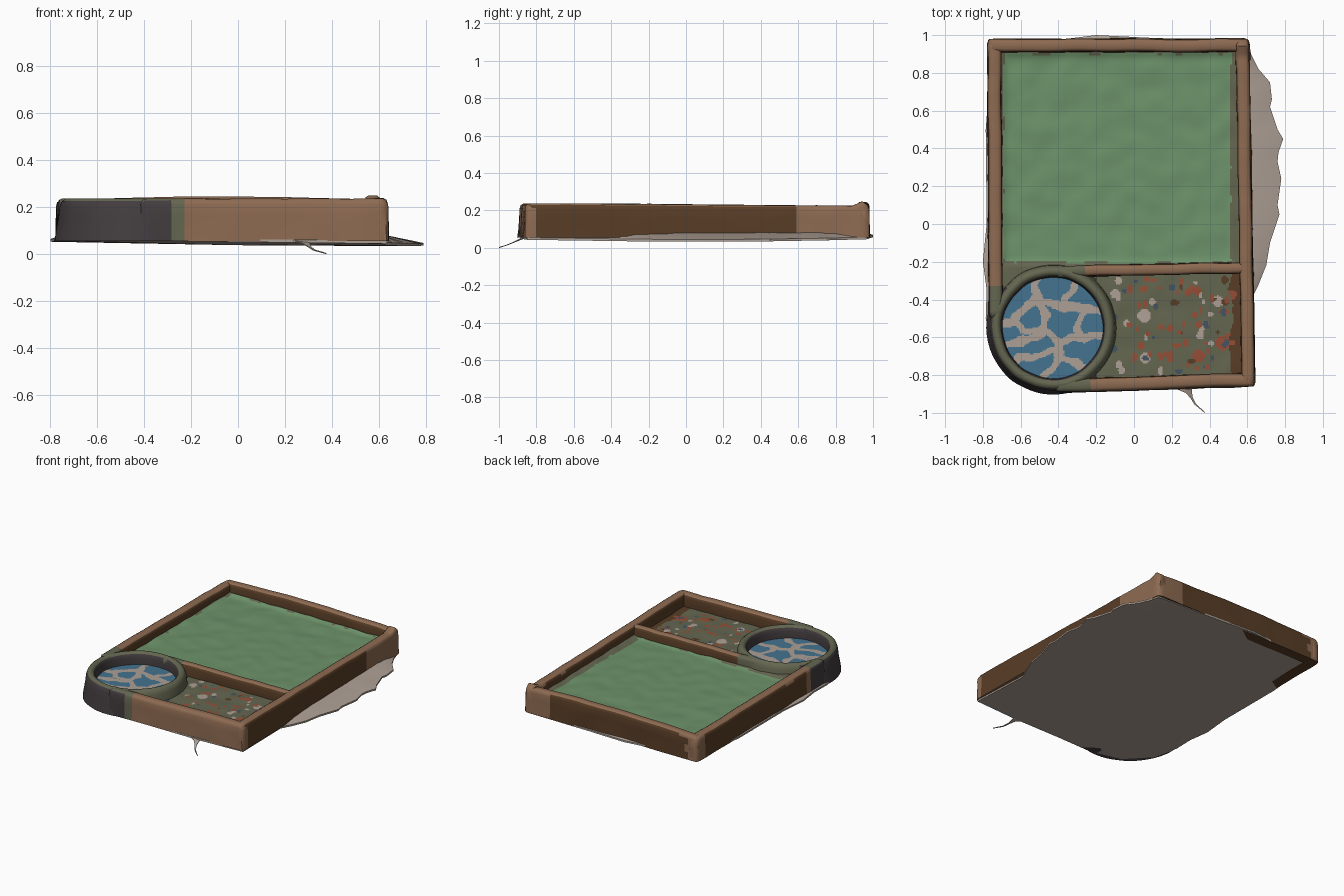
import bpy, bmesh, math, random
from mathutils import Vector, noise, geometry

if "Cube" in bpy.data.objects:
    bpy.data.objects.remove(bpy.data.objects["Cube"])

random.seed(4)


def srgb(r, g, b):
    return tuple(((c / 255 + 0.055) / 1.055) ** 2.4 for c in (r, g, b)) + (1,)


COLOURS = [("grass green", (109, 147, 106)), ("light brown", (142, 107, 82)),
           ("dark brown", (88, 61, 38)), ("olive", (100, 102, 80)),
           ("charcoal", (66, 60, 62)), ("pond blue", (68, 116, 144)),
           ("taupe", (174, 160, 149)), ("rust red", (150, 78, 54)), ("slate", (68, 84, 98))]
GREEN, LIGHT, DARK, OLIVE, CHAR, BLUE, TAUPE, RUST, SLATE = range(9)
MATS = []
for name, c in COLOURS:
    m = bpy.data.materials.new(name)
    m.diffuse_color = srgb(*c)
    m.use_nodes = True
    m.node_tree.nodes["Principled BSDF"].inputs["Base Color"].default_value = m.diffuse_color
    MATS.append(m)


def wob(x, y, z=0.0, f=5.0):
    return noise.noise(Vector((x * f, y * f, z * f)))


def finish(bm, name, rule, angle=50):
    """Turn a bmesh into a smooth object, colouring faces by rule(centre, normal)."""
    bmesh.ops.recalc_face_normals(bm, faces=bm.faces)
    bm.normal_update()
    me = bpy.data.meshes.new(name)
    for m in MATS:
        me.materials.append(m)
    for f in bm.faces:
        f.material_index = rule(f.calc_center_median(), f.normal)
    bm.to_mesh(me)
    bm.free()
    ob = bpy.data.objects.new(name, me)
    bpy.context.collection.objects.link(ob)
    bpy.ops.object.select_all(action='DESELECT')
    ob.select_set(True)
    bpy.context.view_layer.objects.active = ob
    bpy.ops.object.shade_smooth_by_angle(angle=math.radians(angle))
    return ob


# Rounded wall section: (across, up), both as fractions
SECTION = [(-1.06, 0), (-1.03, .3), (-1, .6), (-.98, .86), (-.82, .96), (-.5, 1),
           (.5, 1), (.82, .96), (.98, .86), (1, .6), (1.03, .3), (1.06, 0)]


def wall(name, a, b, hw, top, rule, base=0.055, n=90):
    """Sweep the section from a to b with slight hand-made wobble; top(t) is the rim height."""
    bm = bmesh.new()
    a, b = Vector(a), Vector(b)
    d = (b - a).normalized()
    side = Vector((d.y, -d.x))
    L = (b - a).length
    ts = [0, .006] + [.02 + .96 * i / n for i in range(n + 1)] + [.994, 1]
    rings = []
    for t in ts:
        e = min(t, 1 - t) * L
        s = 1 - .35 * max(0, 1 - e / .025) ** 2
        lo = .025 * max(0, 1 - e / .025) ** 2
        c = a.lerp(b, t)
        ring = []
        for u, v in SECTION:
            p = c + side * (u * hw * s + .005 * wob(c.x, c.y, v * .3))
            z = base + v * (top(t) - lo - base) + .003 * wob(c.x, c.y, 3, 9) * v
            ring.append(bm.verts.new((p.x, p.y, z)))
        rings.append(ring)
    k = len(SECTION)
    for r, q in zip(rings, rings[1:]):
        for j in range(k):
            bm.faces.new((r[j], r[(j + 1) % k], q[(j + 1) % k], q[j]))
    bm.faces.new(rings[0])
    bm.faces.new(rings[-1])
    return finish(bm, name, rule)


# Outer frame and divider, painted by direction and position
def right_rule(c, n):
    if n.z > .35:
        return LIGHT
    if n.x > 0:
        return DARK if c.y < .6 and (c.y > -.81 or c.z > .21) else LIGHT
    return DARK if abs(n.x) > .5 else LIGHT


def left_rule(c, n):
    if c.y < -.33:
        return CHAR if n.z < .4 else OLIVE
    if n.z > .35:
        return LIGHT
    if n.x < 0:
        return LIGHT if c.y > .88 or c.y < -.28 else DARK
    return DARK


def back_rule(c, n):
    if n.z > .35:
        return LIGHT
    if n.y > 0:
        return LIGHT if c.x > .4 or c.x < -.68 + .1 * wob(c.x, c.z, 0, 15) else DARK
    return DARK


def front_rule(c, n):
    if c.x < -.28:
        return CHAR if n.z < .4 else OLIVE
    if c.x < -.23:
        return OLIVE
    return DARK if n.y > .5 and n.z < .4 else LIGHT


def divider_rule(c, n):
    if c.x < -.26:
        return OLIVE
    return LIGHT if n.z > .35 else DARK


wall("right_wall", (.573, .98), (.606, -.86), .036,
     lambda t: .224 + .014 * t + .025 * max(0, 1 - abs(t - .02) / .03), right_rule)
wall("left_wall", (-.738, .98), (-.733, -.5), .037, lambda t: .225 + .013 * t, left_rule)
wall("back_wall", (-.774, .945), (.608, .945), .035,
     lambda t: .228 + .018 * math.sin(math.pi * t), back_rule)
wall("front_wall", (-.42, -.857), (.64, -.823), .036, lambda t: .236, front_rule)
wall("divider_wall", (-.42, -.252), (.60, -.23), .03, lambda t: .23, divider_rule)

# Round pond rim: lathe with a flared skirt
PX, PY = -.43, -.55
RIM = [(.352, .055), (.345, .1), (.336, .15), (.33, .2), (.32, .225), (.305, .236),
       (.29, .235), (.277, .224), (.27, .2), (.266, .15), (.266, .08)]
bm = bmesh.new()
N = 96
rings = []
for i in range(N):
    cx, sy = math.cos(2 * math.pi * i / N), math.sin(2 * math.pi * i / N)
    rings.append([bm.verts.new((PX + (r + .004 * wob(cx, sy, z, 3)) * cx,
                                PY + (r + .004 * wob(cx, sy, z, 3)) * sy, z)) for r, z in RIM])
for i in range(N):
    r, q = rings[i], rings[(i + 1) % N]
    for j in range(len(RIM) - 1):
        bm.faces.new((r[j], q[j], q[j + 1], r[j + 1]))
    bm.faces.new((r[-1], q[-1], q[0], r[0]))


def rim_rule(c, n):
    if n.z > .4:
        return OLIVE
    outward = n.x * (c.x - PX) + n.y * (c.y - PY) > 0
    if outward:
        return CHAR if c.x < -.28 and c.y < -.33 else OLIVE
    return CHAR


finish(bm, "pond_rim", rim_rule)


def floor(name, x0, x1, y0, y1, step, height, rule, keep):
    """Fine grid patch with a height rule and a colour rule per cell."""
    bm = bmesh.new()
    nx, ny = round((x1 - x0) / step), round((y1 - y0) / step)
    g = [[bm.verts.new((x, y, height(x, y)))
          for y in (y0 + (y1 - y0) * j / ny for j in range(ny + 1))]
         for x in (x0 + (x1 - x0) * i / nx for i in range(nx + 1))]
    for i in range(nx):
        for j in range(ny):
            if keep(g[i][j].co.x, g[i][j].co.y):
                bm.faces.new((g[i][j], g[i + 1][j], g[i + 1][j + 1], g[i][j + 1]))
    bmesh.ops.delete(bm, geom=[v for v in bm.verts if not v.link_faces], context='VERTS')
    return finish(bm, name, rule, 80)


def pond_dist(x, y):
    return math.hypot(x - PX, y - PY)


# Lawn: gently lumpy, curling up at the walls, olive along the edges
def lawn_z(x, y):
    e = max(0, min(x + .70, .55 - x, .91 - y, y + .22))
    return .157 + .006 * wob(x, y, 0, 9) + .014 * max(0, 1 - e / .05) ** 2


def lawn_rule(c, n):
    w = .014 * wob(c.x, c.y, 1, 12)
    edge = c.x > .51 + w or c.y < -.205 + w or c.y > .90 + w or c.x < -.69 + w * .5
    return OLIVE if edge or pond_dist(c.x, c.y) < .355 else GREEN


floor("lawn", -.73, .58, -.40, .94, .012, lawn_z, lawn_rule,
      lambda x, y: pond_dist(x, y) > .29 and (y > -.25 or x < -.5))

# Flower bed: olive soil scattered with coloured blossoms
SPOTS = []
for i in range(95):
    col = random.choice([RUST, RUST, RUST, RUST, TAUPE, SLATE, SLATE, DARK])
    x = random.gauss(.27, .17) if col == RUST else random.uniform(-.16, .5)
    SPOTS.append((x, random.uniform(-.8, -.29), random.uniform(.009, .021), random.uniform(.7, 1.4), col))
SPOTS += [(.055, -.485, .036, 1, TAUPE), (.445, -.41, .03, 1, TAUPE), (-.1, -.37, .025, 1, TAUPE),
          (.06, -.71, .027, 1, TAUPE), (.34, -.7, .033, 1, RUST), (.47, -.63, .04, 1, RUST)]


def bed_rule(c, n):
    for x, y, r, k, col in SPOTS:
        if math.hypot((c.x - x) * k, (c.y - y) / k) < r:
            return col
    return DARK if c.x > .515 + .04 * wob(c.x, c.y, 2, 9) else OLIVE


floor("flower_bed", -.2, .60, -.85, -.24, .008,
      lambda x, y: .148 + .004 * wob(x, y, 5, 10), bed_rule,
      lambda x, y: pond_dist(x, y) > .29)

# Pond: blue water crossed by pale winding bands (offsets from the centre, hundredths)
BANDS = [[(-8, 29), (-9, 16), (-22, 3), (-29, 2)], [(-9, 15), (6, 11), (11, 20), (12, 28)],
         [(6, 11), (17, 11), (29, 7)], [(-20, 4), (-16, -2), (-6, -1), (-3, 7), (-8, 14)],
         [(-6, -1), (-9, -6), (-27, -9)], [(-5, -1), (3, -8), (13, -5), (16, 10)],
         [(13, -5), (28, -4)], [(3, -8), (3, -17), (-7, -28)], [(3, -16), (13, -18), (20, -25)],
         [(2, -12), (-17, -16), (-22, -20)]]


def pond_rule(c, n):
    x = (c.x - PX) * 100 + 2.2 * wob(c.x, c.y, 7, 14)
    y = (c.y - PY) * 100 + 2.2 * wob(c.x, c.y, 9, 14)
    p = Vector((x, y))
    for line in BANDS:
        for a, b in zip(line, line[1:]):
            a, b = Vector(a), Vector(b)
            t = geometry.intersect_point_line(p, a, b)[1]
            if (p - a.lerp(b, max(0, min(1, t)))).length < 2.1:
                return TAUPE
    return BLUE


floor("pond_surface", PX - .29, PX + .29, PY - .29, PY + .29, .0065,
      lambda x, y: .153, pond_rule, lambda x, y: pond_dist(x, y) < .283)

# Ragged ground sheet under everything
EDGE = [(-.75, .97), (-.4, .975), (-.2, 1), (.1, .985), (.6, .97), (.62, .9), (.66, .82), (.72, .75),
        (.73, .66), (.72, .62), (.76, .5), (.79, .45), (.765, .38), (.76, .33), (.78, .24), (.76, .1),
        (.77, .05), (.72, -.1), (.7, -.22), (.66, -.32), (.62, -.4), (.635, -.85), (.3, -.875),
        (-.4, -.89), (-.6, -.84), (-.75, -.68), (-.785, -.5), (-.78, -.35), (-.8, -.2), (-.78, 0), (-.785, .5)]


def sheet_z(x, y):
    return .042 - .012 * x + .012 * y * y


bm = bmesh.new()
under = [bm.verts.new((x, y, sheet_z(x, y))) for x, y in EDGE]
rim = [bm.verts.new((x, y, sheet_z(x, y) + .012)) for x, y in EDGE]
inner = [bm.verts.new((max(-.72, min(.59, x * .97)), y * .95, .088)) for x, y in EDGE]
mid = bm.verts.new((0, 0, .037))
cap = bm.verts.new((0, 0, .088))
for i in range(len(EDGE)):
    j = (i + 1) % len(EDGE)
    bm.faces.new((under[i], under[j], rim[j], rim[i]))
    bm.faces.new((rim[i], rim[j], inner[j], inner[i]))
    bm.faces.new((inner[i], inner[j], cap))
    bm.faces.new((under[j], under[i], mid))
finish(bm, "ground_sheet", lambda c, n: TAUPE, 30)

# Thin trailing root at the front
bm = bmesh.new()
TRAIL = [(.27, -.86, .055, .04), (.29, -.888, .045, .016), (.305, -.92, .03, .006),
         (.325, -.955, .016, .004), (.375, -.998, .002, .002)]
rings = [[bm.verts.new((x + sx * w, y + sx * w * .4, z + sz * .002))
          for sx, sz in ((-1, -1), (1, -1), (1, 1), (-1, 1))] for x, y, z, w in TRAIL]
for r, q in zip(rings, rings[1:]):
    for j in range(4):
        bm.faces.new((r[j], r[(j + 1) % 4], q[(j + 1) % 4], q[j]))
bm.faces.new(rings[0])
bm.faces.new(rings[-1])
finish(bm, "trailing_root", lambda c, n: TAUPE)
